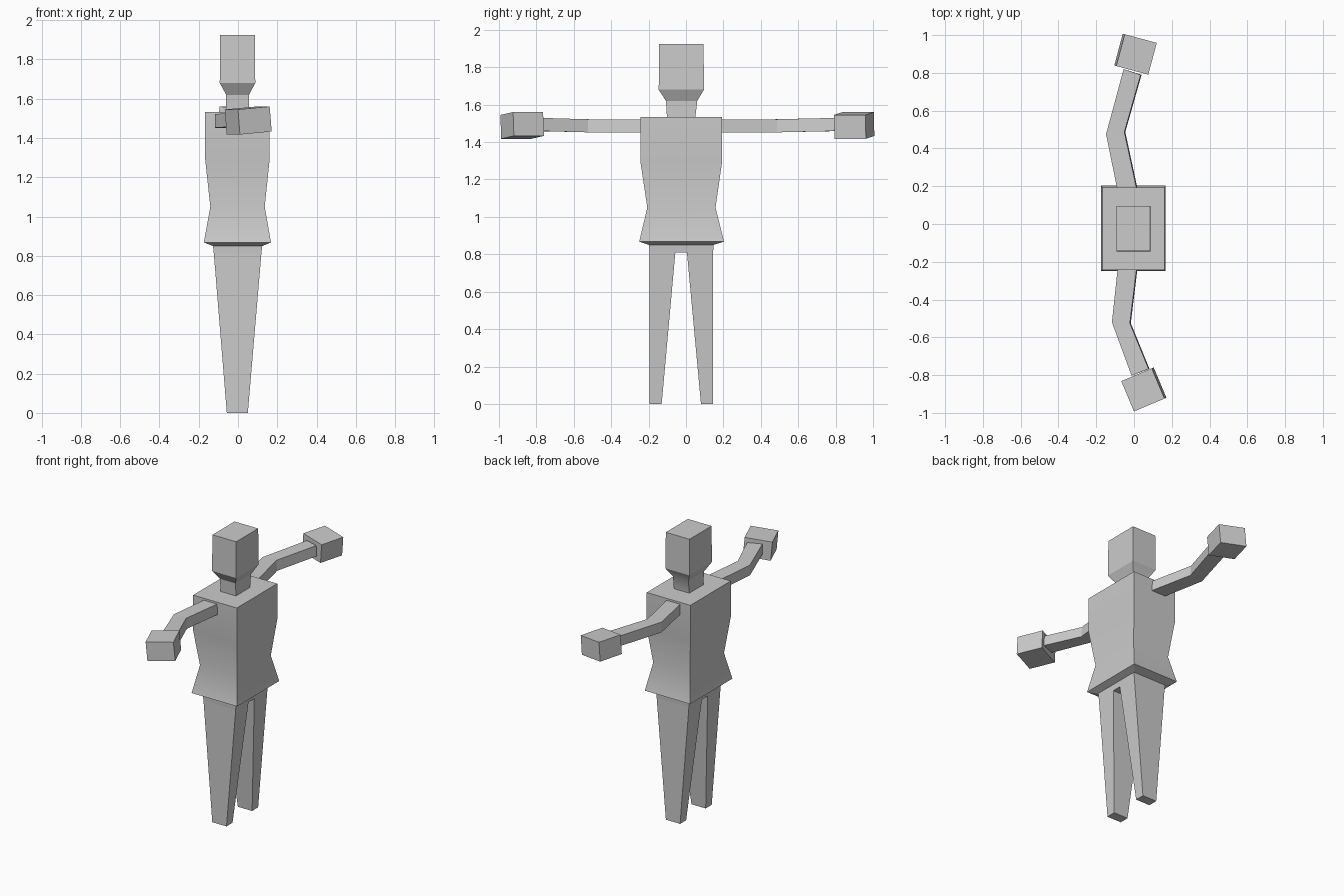
import bpy, math
from mathutils import Vector, Matrix

if "Cube" in bpy.data.objects:
    bpy.data.objects.remove(bpy.data.objects["Cube"])


def loft(name, rings, start=True, end=True):
    """Skin a series of four-cornered rings, with optional end caps."""
    verts = [p for ring in rings for p in ring]
    faces = []
    for r in range(len(rings) - 1):
        for i in range(4):
            j = (i + 1) % 4
            a, b = 4 * r, 4 * r + 4
            faces.append((a + i, a + j, b + j, b + i))
    if start:
        faces.append((3, 2, 1, 0))
    if end:
        n = len(verts)
        faces.append((n - 4, n - 3, n - 2, n - 1))
    me = bpy.data.meshes.new(name)
    me.from_pydata(verts, [], faces)
    me.polygons.foreach_set("use_smooth", [True] * len(me.polygons))
    me.set_sharp_from_angle(angle=math.radians(25))
    ob = bpy.data.objects.new(name, me)
    bpy.context.collection.objects.link(ob)
    return ob


def rect(z, x0, x1, y0, y1):
    return [(x0, y0, z), (x1, y0, z), (x1, y1, z), (x0, y1, z)]


# Torso with flared jacket hem and short hip block
loft("torso", [
    rect(0.81, -0.123, 0.119, -0.195, 0.145),
    rect(0.85, -0.127, 0.123, -0.197, 0.147),
    rect(0.868, -0.174, 0.168, -0.25, 0.203),
    rect(1.05, -0.141, 0.136, -0.207, 0.158),
    rect(1.29, -0.167, 0.161, -0.243, 0.192),
    rect(1.533, -0.167, 0.161, -0.243, 0.192),
])

# Neck and head
loft("head", [
    rect(1.533, -0.06, 0.056, -0.102, 0.05),
    rect(1.62, -0.06, 0.056, -0.107, 0.06),
    rect(1.68, -0.093, 0.088, -0.146, 0.096),
    rect(1.925, -0.092, 0.086, -0.143, 0.094),
], start=False)

# Tapered legs
for name, top, foot in (("right_leg", (-0.195, -0.057), (-0.195, -0.13)),
                        ("left_leg", (0.005, 0.145), (0.08, 0.145))):
    loft(name, [rect(0, -0.057, 0.05, *foot), rect(0.81, -0.123, 0.119, *top)], end=False)


# Bent arms: each section gives back edge, front edge and height
def arm(name, sections):
    rings = []
    for (ax, ay), (bx, by), z in sections:
        h = 0.035
        rings.append([(ax, ay, z - h), (bx + 0.005, by, z - h), (bx, by, z + h), (ax, ay, z + h)])
    if sections[-1][0][1] < 0:
        rings.reverse()
    # orient the skin outward on both sides of the body
    rings = [ring[::-1] for ring in rings]
    return loft(name, rings, start=False, end=False)


arm("right_arm", [((-0.087, -0.24), (0.013, -0.24), 1.485),
                  ((-0.117, -0.52), (-0.022, -0.525), 1.487),
                  ((-0.013, -0.803), (0.077, -0.767), 1.494)])
arm("left_arm", [((-0.09, 0.19), (0.013, 0.19), 1.485),
                 ((-0.148, 0.475), (-0.051, 0.487), 1.487),
                 ((-0.055, 0.82), (0.035, 0.79), 1.494)])


# Blocky hands, turned and slightly rolled
def hand(name, centre, yaw, roll):
    m = (Matrix.Translation(centre) @ Matrix.Rotation(math.radians(yaw), 4, 'Z')
         @ Matrix.Rotation(math.radians(roll), 4, 'Y'))
    rings = [[m @ Vector(p) for p in rect(z, -0.088, 0.088, -0.087, 0.087)]
             for z in (-0.064, 0.064)]
    loft(name, rings)


hand("right_hand", (0.052, -0.876, 1.489), 22.8, -5)
hand("left_hand", (0.008, 0.899, 1.489), -15, 5)
